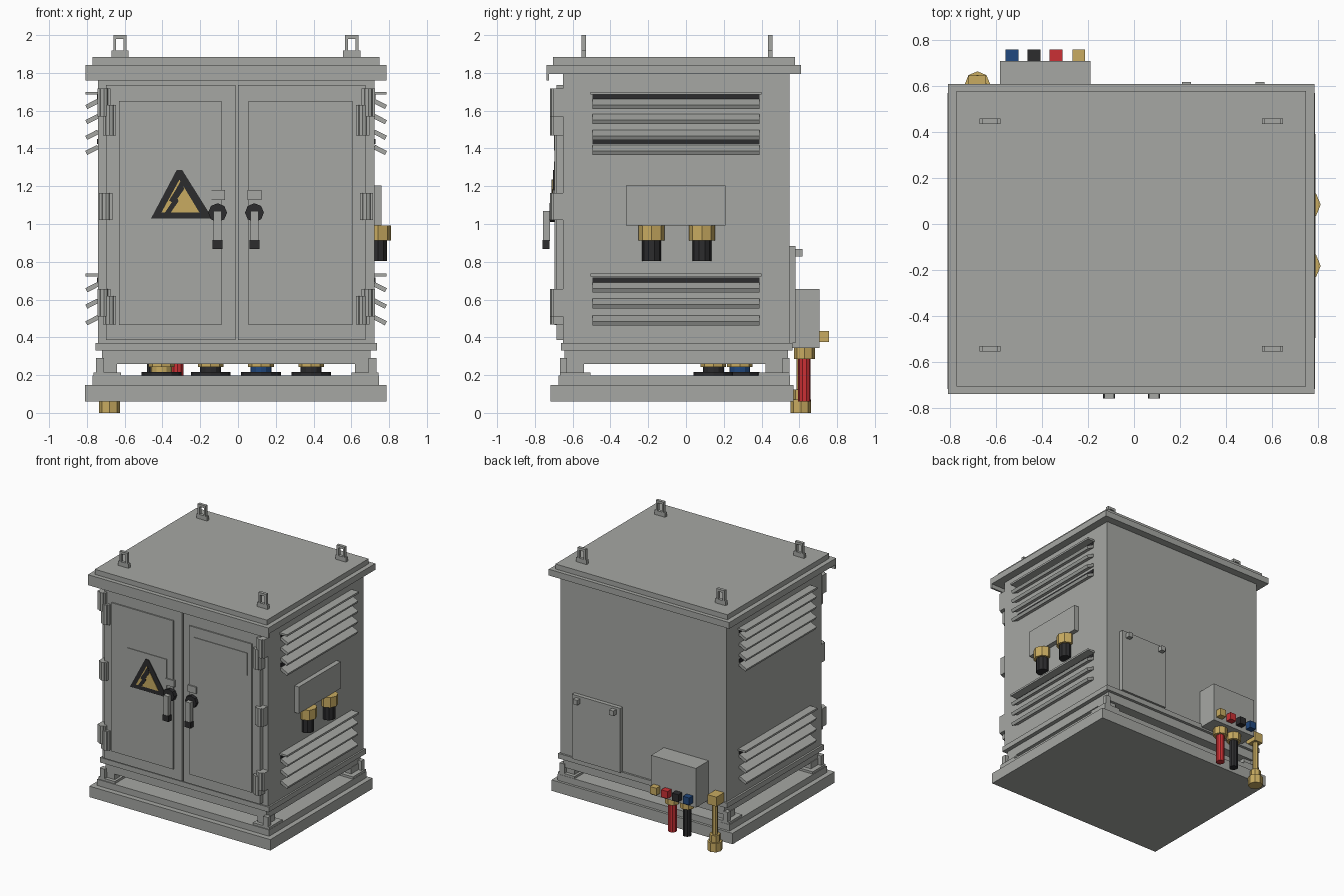
import bpy, bmesh, math
from mathutils import Matrix, Vector


def material(name, rgb):
    m = bpy.data.materials.new(name)
    m.diffuse_color = (*rgb, 1)
    return m


GREY = material("cabinet grey", (0.38, 0.39, 0.37))
BLACK = material("black rubber", (0.025, 0.025, 0.027))
GOLD = material("brass", (0.58, 0.41, 0.12))
RED = material("red", (0.60, 0.03, 0.035))
BLUE = material("blue", (0.015, 0.065, 0.21))


def finish(name, bm, mat):
    bmesh.ops.recalc_face_normals(bm, faces=bm.faces)
    me = bpy.data.meshes.new(name)
    bm.to_mesh(me)
    bm.free()
    me.materials.append(mat)
    ob = bpy.data.objects.new(name, me)
    bpy.context.collection.objects.link(ob)
    return ob


def box(name, x, y, z, mat=GREY):
    """Box from (min, max) ranges."""
    bm = bmesh.new()
    bmesh.ops.create_cube(bm, size=1)
    for v in bm.verts:
        v.co = Vector([(r[0] + r[1]) / 2 + c * (r[1] - r[0]) for r, c in zip((x, y, z), v.co)])
    return finish(name, bm, mat)


def post(name, x, y, z, r, mat, sides=8):
    """Upright prism with z = (bottom, top)."""
    bm = bmesh.new()
    bmesh.ops.create_cone(bm, cap_ends=True, segments=sides, radius1=r, radius2=r, depth=z[1] - z[0],
                          matrix=Matrix.Translation((x, y, (z[0] + z[1]) / 2)))
    return finish(name, bm, mat)


def plate(name, pts, y, mat):
    """Outline in x, z extruded between y = (front, back)."""
    bm = bmesh.new()
    f = bm.faces.new([bm.verts.new((px, y[0], pz)) for px, pz in pts])
    new = bmesh.ops.extrude_face_region(bm, geom=[f])["geom"]
    bmesh.ops.translate(bm, vec=(0, y[1] - y[0], 0), verts=[g for g in new if isinstance(g, bmesh.types.BMVert)])
    return finish(name, bm, mat)


CX = -0.01   # cabinet centre line

# Plinth, body and roof
box("plinth_lower", (-0.81, 0.787), (-0.717, 0.57), (0.06, 0.147))
box("plinth_upper", (-0.77, 0.747), (-0.675, 0.55), (0.147, 0.197))
box("body_base", (-0.72, 0.702), (-0.643, 0.54), (0.26, 0.335))
box("body_collar", (-0.755, 0.735), (-0.662, 0.563), (0.33, 0.37))
box("body", (-0.74, 0.722), (-0.65, 0.548), (0.37, 1.80))
box("roof", (-0.808, 0.785), (-0.739, 0.609), (1.793, 1.843))
box("roof_cap", (-0.77, 0.748), (-0.705, 0.578), (1.843, 1.883))
box("roof_front_lip", (-0.808, 0.785), (-0.739, -0.725), (1.76, 1.80))

# Corner feet with bolts
for sx in (-1, 1):
    for sy in (-1, 1):
        def fx(a, b):
            return tuple(sorted((CX + sx * a, CX + sx * b)))

        def fy(a, b):
            return tuple(sorted((-0.06 + sy * a, -0.06 + sy * b)))
        box("foot_plate", fx(0.61, 0.755), fy(0.445, 0.608), (0.197, 0.215))
        box("foot_block", fx(0.63, 0.715), fy(0.48, 0.58), (0.21, 0.265))
        box("foot_bolt", fx(0.70, 0.742), fy(0.57, 0.608), (0.21, 0.29))

# Lifting eyes
for x in (-0.625, 0.602):
    for y in (-0.541, 0.447):
        yr = (y - 0.012, y + 0.012)
        box("eye_base", (x - 0.046, x + 0.046), yr, (1.883, 1.918))
        for s in (-1, 1):
            box("eye_side", tuple(sorted((x + s * 0.02, x + s * 0.035))), yr, (1.918, 2.0))
        box("eye_top", (x - 0.02, x + 0.02), yr, (1.98, 2.0))

# Doors with raised panels
for x, px in (((-0.70, -0.013), (-0.63, -0.087)), ((0.0, 0.675), (0.055, 0.607))):
    box("door", x, (-0.685, -0.648), (0.386, 1.735))
    box("door_panel", px, (-0.695, -0.685), (0.465, 1.65))

# Hinges: paired leaves, offset at the top and bottom
for s in (-1, 1):
    for z, inset in (((1.57, 1.718), 0), ((1.468, 1.63), 0.03), ((1.02, 1.165), 0.01),
                     ((0.51, 0.655), 0), ((0.468, 0.62), 0.03)):
        a, b = CX + s * (0.735 - inset), CX + s * (0.665 - inset)
        box("hinge_leaf", (min(a, b), max(a, b)), (-0.705, -0.65), z)
        post("hinge_pin", (a + b) / 2, -0.695, (z[0], z[1]), 0.025, GREY)

# Name plate and warning sign
box("name_plate", (0.10, 0.57), (-0.70, -0.695), (1.39, 1.57))
box("sign_plate", (-0.485, -0.14), (-0.70, -0.695), (1.025, 1.33))
plate("warning_border", [(-0.46, 1.03), (-0.135, 1.03), (-0.295, 1.285), (-0.325, 1.285)], (-0.705, -0.70), BLACK)
plate("warning_fill", [(-0.405, 1.062), (-0.205, 1.062), (-0.31, 1.235)], (-0.708, -0.705), GOLD)
plate("warning_bolt", [(-0.30, 1.235), (-0.285, 1.185), (-0.32, 1.135), (-0.315, 1.12), (-0.36, 1.055),
                       (-0.39, 1.055), (-0.35, 1.115), (-0.365, 1.125), (-0.33, 1.18)], (-0.711, -0.708), BLACK)

# Door handles
for x in (-0.108, 0.087):
    box("lock_cover", (x - 0.038, x + 0.038), (-0.705, -0.69), (1.127, 1.18))
    rose = [(x + 0.05 * math.cos(i * math.pi / 4), 1.06 + 0.05 * math.sin(i * math.pi / 4)) for i in range(8)]
    plate("handle_rose", rose, (-0.722, -0.685), BLACK)
    box("handle_lever", (x - 0.021, x + 0.021), (-0.757, -0.72), (0.91, 1.07))
    box("handle_tip", (x - 0.026, x + 0.026), (-0.759, -0.722), (0.868, 0.915), BLACK)


# Louvre banks on both side walls
def slat(s, z):
    ob = box("louvre_slat", (-0.035, 0.035), (-0.495, 0.39), (-0.012, 0.012))
    ob.data.transform(Matrix.Translation((CX + s * 0.762, 0, z)) @ Matrix.Rotation(s * math.radians(27), 4, 'Y'))


for s in (-1, 1):
    wall = CX + s * 0.731
    for top, slats, dark in ((1.70, (1.635, 1.555, 1.472, 1.392), (1.672, 1.437)),
                             (0.737, (0.665, 0.578, 0.49), (0.703,))):
        out = CX + s * 0.797
        box("louvre_hood", (min(wall, out), max(wall, out)), (-0.505, 0.40), (top - 0.015, top))
        for z in slats:
            slat(s, z)
        for z in dark:
            e = wall + s * 0.006
            box("louvre_opening", (min(wall, e), max(wall, e)), (-0.495, 0.39), (z - 0.014, z + 0.014), BLACK)

# Side cable box with two glands
box("side_box", (0.72, 0.76), (-0.318, 0.21), (0.993, 1.205))
for y in (-0.182, 0.084):
    post("side_gland", 0.742, y, (0.912, 0.993), 0.069, GOLD)
    post("side_cable", 0.742, y, (0.803, 0.912), 0.05, BLACK, 10)

# Cable glands between body and plinth
for x, y, mat in ((-0.405, 0.145, GOLD), (-0.145, 0.145, BLACK), (0.122, 0.285, BLUE), (0.387, 0.145, BLACK)):
    post("floor_grommet", x, y, (0.19, 0.217), 0.105, BLACK, 12)
    post("floor_cable", x, y, (0.21, 0.25), 0.055, mat, 12)
    post("floor_gland", x, y, (0.243, 0.262), 0.068, GOLD)

# Rear access cover
box("rear_cover", (0.175, 0.60), (0.545, 0.58), (0.37, 0.884))
for x in (0.228, 0.547):
    box("cover_latch", (x - 0.019, x + 0.019), (0.58, 0.617), (0.828, 0.867))

# Rear terminal box with sockets and cables
box("terminal_box", (-0.583, -0.188), (0.545, 0.708), (0.344, 0.657))
for x, mat in ((-0.53, BLUE), (-0.434, BLACK), (-0.338, RED), (-0.24, GOLD)):
    box("terminal_socket", (x - 0.028, x + 0.028), (0.708, 0.757), (0.375, 0.433), mat)
for x, mat in ((-0.32, RED), (-0.45, BLACK)):
    post("terminal_gland", x, 0.627, (0.285, 0.344), 0.055, GOLD)
    post("terminal_cable", x, 0.627, (0.06, 0.285), 0.033, mat, 10)

# Earthing rod
box("earth_block", (-0.72, -0.642), (0.545, 0.645), (0.365, 0.44), GOLD)
post("earth_rod", -0.68, 0.608, (0.1, 0.37), 0.022, GOLD)
post("earth_collar", -0.68, 0.608, (0.06, 0.125), 0.04, GOLD)
post("earth_clamp", -0.68, 0.608, (0.0, 0.07), 0.055, GOLD)
